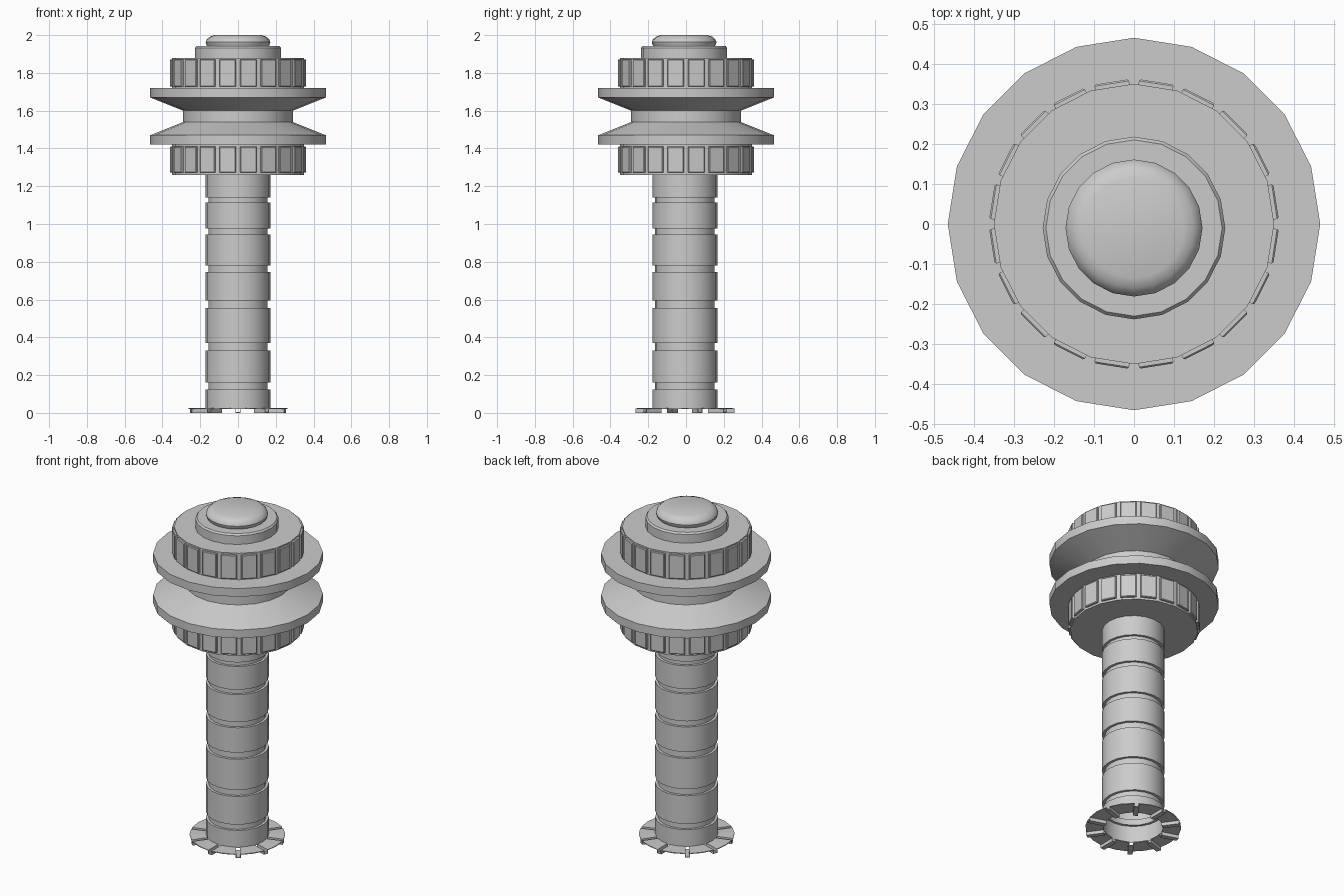
import bpy, bmesh
from math import cos, sin, pi, radians

if "Cube" in bpy.data.objects:
    bpy.data.objects.remove(bpy.data.objects["Cube"])

SIDES = 20


def finish(bm, name, smooth=True):
    me = bpy.data.meshes.new(name)
    bm.to_mesh(me)
    bm.free()
    ob = bpy.data.objects.new(name, me)
    bpy.context.collection.objects.link(ob)
    if smooth:
        bpy.ops.object.select_all(action='DESELECT')
        ob.select_set(True)
        bpy.context.view_layer.objects.active = ob
        bpy.ops.object.shade_smooth_by_angle(angle=radians(30))
    return ob


def lathe(name, profile, y=0.0, cap_bottom=True):
    """Revolve (radius, z) points listed from bottom to top."""
    bm = bmesh.new()
    rings = [[bm.verts.new((r * cos(2 * pi * i / SIDES), y + r * sin(2 * pi * i / SIDES), z))
              for i in range(SIDES)] for r, z in profile]
    for a, b in zip(rings, rings[1:]):
        for i in range(SIDES):
            j = (i + 1) % SIDES
            bm.faces.new((a[i], a[j], b[j], b[i]))
    bm.faces.new(rings[-1])
    if cap_bottom:
        bm.faces.new(rings[0][::-1])
    return finish(bm, name)


def panels(name, z0, z1):
    """Raised plates, one on each flat of a drum."""
    bm = bmesh.new()
    for k in range(SIDES):
        a = (k + 0.5) * 2 * pi / SIDES
        loops = []
        for d, inset in ((0.34, 0), (0.355, 0), (0.359, 0.004)):
            w = 0.0435 - inset
            loops.append([bm.verts.new((d * cos(a) - t * sin(a), d * sin(a) + t * cos(a), z))
                          for t, z in ((-w, z0 + inset), (w, z0 + inset),
                                       (w, z1 - inset), (-w, z1 - inset))])
        for p, q in zip(loops, loops[1:]):
            for i in range(4):
                j = (i + 1) % 4
                bm.faces.new((p[i], p[j], q[j], q[i]))
        bm.faces.new(loops[-1])
    return finish(bm, name, False)


# Column: open-bottomed tube with six grooves
R, G, CY = 0.172, 0.157, -0.006
column = [(R, 0.02)]
for lo, hi in ((0.125, 0.16), (0.33, 0.37), (0.555, 0.595),
               (0.745, 0.78), (0.945, 0.975), (1.115, 1.14)):
    column += [(R, lo), (G, lo), (G, hi), (R, hi)]
lathe("column", column + [(R, 1.27)], CY, cap_bottom=False)

# Drums with panels
lathe("lower_drum", [(0.35, 1.26), (0.35, 1.42)])
panels("lower_drum_panels", 1.272, 1.41)
lathe("upper_drum", [(0.35, 1.72), (0.35, 1.88)])
panels("upper_drum_panels", 1.727, 1.872)

# Spool-shaped double flange
lathe("spool", [(0.465, 1.42), (0.465, 1.47), (0.29, 1.54),
                (0.29, 1.60), (0.465, 1.67), (0.465, 1.72)])

# Stepped collar and rounded cap
lathe("top_collar", [(0.228, 1.87), (0.228, 1.932), (0.22, 1.942)], -0.01)
lathe("top_cap", [(0.158, 1.935), (0.168, 1.95), (0.171, 1.963), (0.166, 1.976),
                  (0.15, 1.991), (0.125, 2.0)], -0.01)

# Foot: thin flange pressed into ten radial channels
bm = bmesh.new()
section = []
for k in range(10):
    a = -pi / 2 + k * pi / 5
    # (angle, sideways offset, height)
    section += [(a, -0.014, 0.02), (a, -0.014, 0.0), (a, 0.014, 0.0), (a, 0.014, 0.02),
                (a + pi / 10, 0.0, 0.02)]
inner, outer = [[bm.verts.new((r * cos(a) - t * sin(a), CY + r * sin(a) + t * cos(a), z))
                 for a, t, z in section] for r in (0.163, 0.262)]
for i in range(len(section)):
    j = (i + 1) % len(section)
    bm.faces.new((inner[i], outer[i], outer[j], inner[j]))
foot = finish(bm, "foot_flange", False)
mod = foot.modifiers.new("thickness", 'SOLIDIFY')
mod.thickness = 0.005
mod.offset = 1
